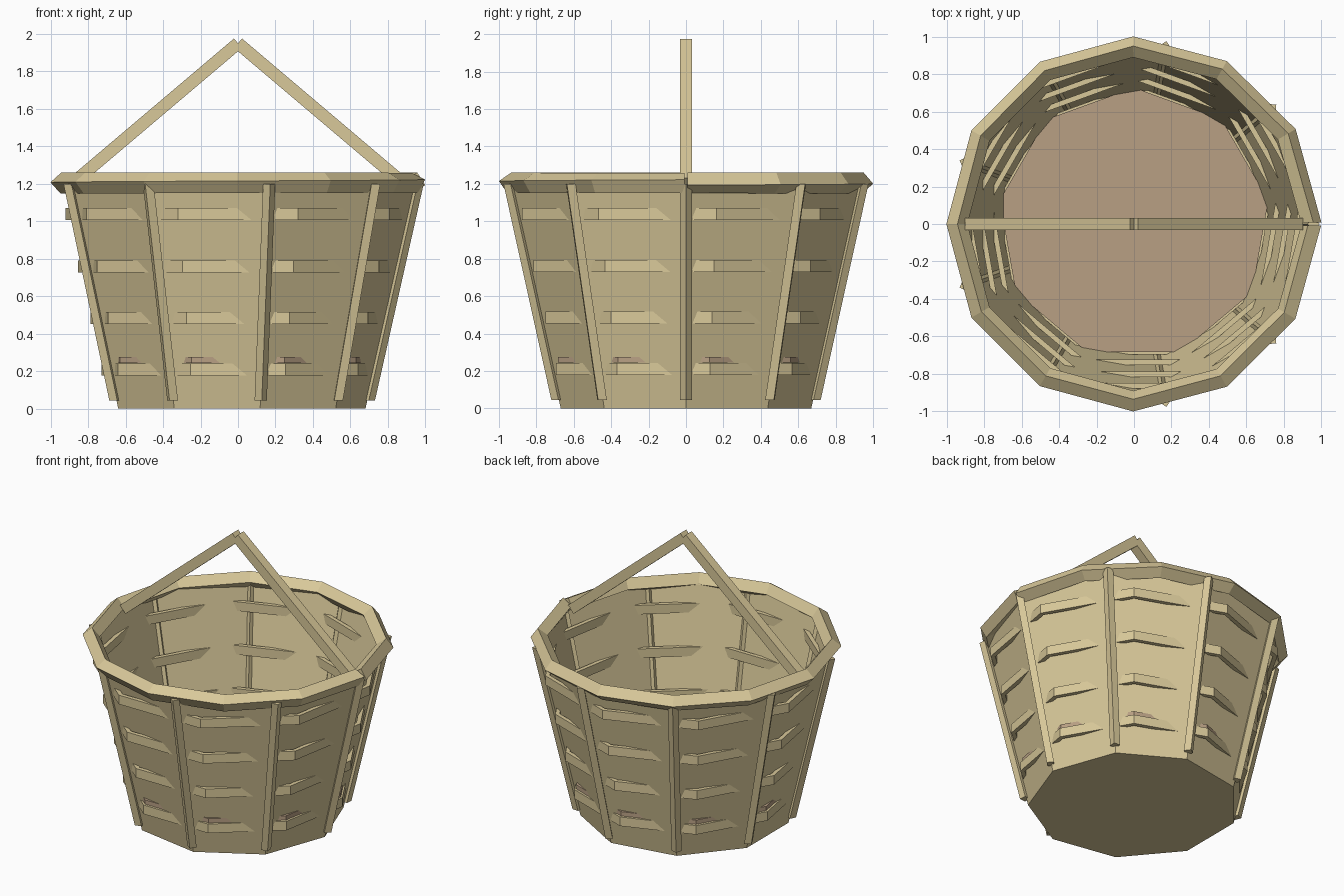
import bpy, bmesh
from math import sin, cos, radians
from mathutils import Vector

cube = bpy.data.objects.get("Cube")
if cube:
    bpy.data.objects.remove(cube, do_unlink=True)


def material(name, rgb):
    m = bpy.data.materials.new(name)
    m.use_nodes = True
    m.diffuse_color = (*rgb, 1)
    m.node_tree.nodes["Principled BSDF"].inputs["Base Color"].default_value = (*rgb, 1)
    return m


straw = material("straw tan", (0.69, 0.58, 0.32))
brown = material("floor brown", (0.48, 0.35, 0.23))

SIDES = 9
RIM_SIDES = 12


def wall_radius(z):
    return 0.68 + 0.225 * z


def polar(r, degrees, z):
    a = radians(degrees)
    return Vector((r * cos(a), r * sin(a), z))


def polygon(r, z, phase=0):
    return [polar(r, phase + 360 * i / SIDES, z) for i in range(SIDES)]


def loft(name, rings, mat, cap_start=True, cap_end=True, loop=False):
    """Skin a row of equal cross-sections into one flat-shaded mesh."""
    bm = bmesh.new()
    rows = [[bm.verts.new(p) for p in ring] for ring in rings]
    pairs = list(zip(rows, rows[1:]))
    if loop:
        pairs.append((rows[-1], rows[0]))
    for a, b in pairs:
        for i in range(len(a)):
            j = (i + 1) % len(a)
            bm.faces.new((a[i], a[j], b[j], b[i]))
    if cap_start and not loop:
        bm.faces.new(rows[0][::-1])
    if cap_end and not loop:
        bm.faces.new(rows[-1])
    bmesh.ops.recalc_face_normals(bm, faces=bm.faces)
    mesh = bpy.data.meshes.new(name)
    bm.to_mesh(mesh)
    bm.free()
    mesh.materials.append(mat)
    ob = bpy.data.objects.new(name, mesh)
    bpy.context.collection.objects.link(ob)
    return ob


# Tapered wall, closed below and open above
loft("basket_wall", [polygon(wall_radius(z), z) for z in (0, 1.2)], straw, cap_end=False)

# Inner floor, its corners just piercing the wall
loft("basket_floor", [polygon(0.728, z, 10) for z in (0.245, 0.275)], brown)

# Woven bands, turned against the wall so the corners weave out
for n, (z, r) in enumerate([(0.21, 0.74), (0.485, 0.80), (0.76, 0.868), (1.04, 0.934)]):
    low, high, inner = z - 0.032, z + 0.032, r - 0.03
    section = [(r, low), (r, high), (inner, high), (inner, low)]
    loft(f"woven_band_{n + 1}", [polygon(rr, zz, 10) for rr, zz in section], straw, loop=True)

# Leaning posts on the wall corners, square section set cornerwise
for n in range(SIDES):
    angle = 360 * n / SIDES
    rings = []
    for z in (0.045, 1.2):
        centre = polar(wall_radius(z) + 0.008, angle, z)
        rings.append([centre + polar(0.033, angle + 90 * k, 0) for k in range(4)])
    loft(f"post_{n + 1}", rings, straw)

# Rim: one cornerwise strip bent round, with a small gap on the left side
rim = []
for i in range(RIM_SIDES + 1):
    t = i / RIM_SIDES
    angle = 0.5 + 359 * t
    twist = -12 + 30 * t
    rim.append([polar(0.945 + 0.056 * cos(radians(twist + 90 * k)), angle,
                      1.205 + 0.056 * sin(radians(twist + 90 * k))) for k in range(4)])
loft("rim", rim, straw)

# Peaked handle from two mirrored beams
for side, name in ((1, "left"), (-1, "right")):
    top, foot = Vector((0, 0, 1.95)), Vector((0.88 * side, 0, 1.205))
    across = (foot - top).normalized().cross(Vector((0, 1, 0))) * 0.033
    depth = Vector((0, 0.033, 0))
    loft(f"handle_{name}", [[p + across + depth, p + across - depth,
                             p - across - depth, p - across + depth] for p in (top, foot)], straw)
